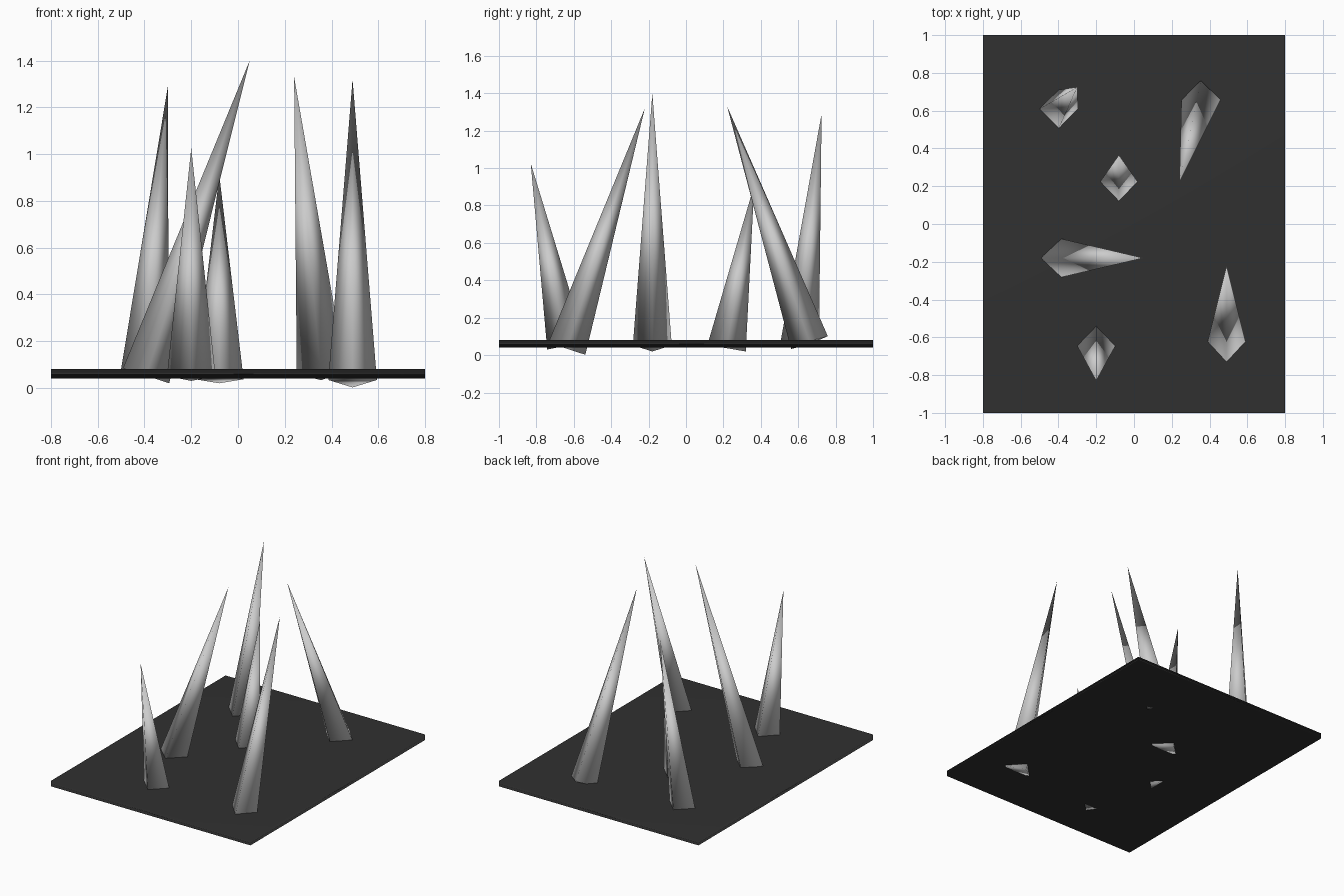
import bpy
from mathutils import Vector, Matrix

if "Cube" in bpy.data.objects:
    bpy.data.objects.remove(bpy.data.objects["Cube"])


def smooth(obj):
    for p in obj.data.polygons:
        p.use_smooth = True


# Dark base plate
bpy.ops.mesh.primitive_cube_add(size=1, location=(0, 0, 0.06))
plate = bpy.context.object
plate.name = "base_plate"
plate.scale = (1.6, 2.0, 0.04)
smooth(plate)
dark = bpy.data.materials.new("dark_plate")
dark.diffuse_color = (0.03, 0.03, 0.03, 1)
dark.use_nodes = True
dark.node_tree.nodes["Principled BSDF"].inputs["Base Color"].default_value = dark.diffuse_color
plate.data.materials.append(dark)


# Four-sided spike leaning from its base centre to its tip
def spike(name, base, tip, radius=0.104):
    base, tip = Vector(base), Vector(tip)
    axis = tip - base
    bpy.ops.mesh.primitive_cone_add(vertices=4, radius1=radius, radius2=0,
                                    depth=axis.length)
    obj = bpy.context.object
    obj.name = name
    # minimal tilt keeps the base corners on the x and y axes
    rot = Vector((0, 0, 1)).rotation_difference(axis).to_matrix().to_4x4()
    obj.matrix_world = Matrix.Translation((base + tip) / 2) @ rot
    smooth(obj)


SPIKES = {
    "spike_front_right": ((0.49, -0.637, 0.034), (0.49, -0.22, 1.32)),
    "spike_front_left": ((-0.20, -0.64, 0.05), (-0.20, -0.83, 1.025)),
    "spike_middle_left": ((-0.393, -0.18, 0.052), (0.05, -0.18, 1.40)),
    "spike_centre": ((-0.08, 0.217, 0.037), (-0.08, 0.365, 0.91)),
    "spike_back_left": ((-0.40, 0.607, 0.05), (-0.30, 0.725, 1.29)),
    "spike_back_right": ((0.355, 0.66, 0.067), (0.24, 0.22, 1.33)),
}
for name, (base, tip) in SPIKES.items():
    spike(name, base, tip)
